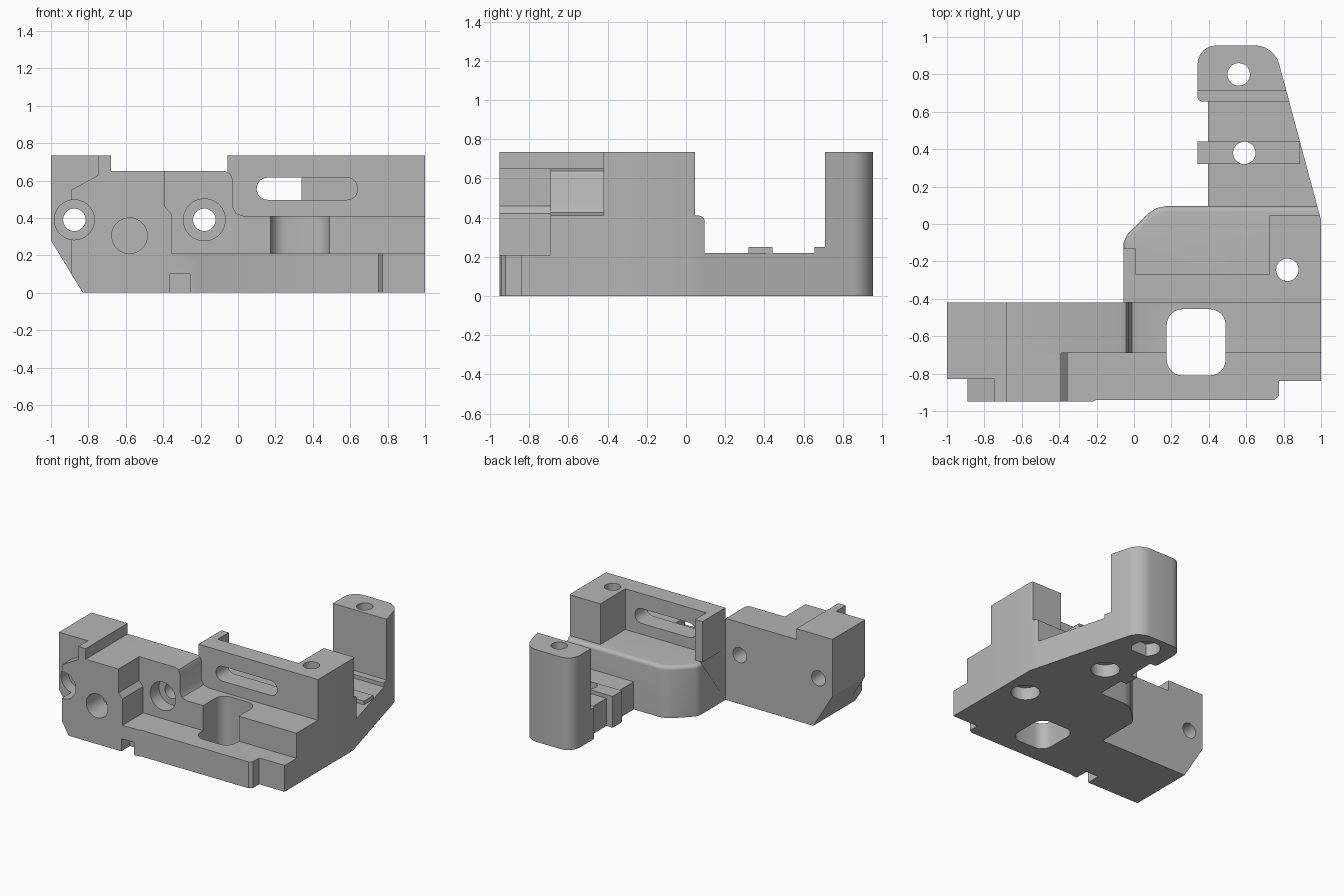
import bpy, bmesh
from mathutils import Matrix
from math import pi

if "Cube" in bpy.data.objects:
    bpy.data.objects.remove(bpy.data.objects["Cube"])

grey = bpy.data.materials.new("matte_grey")
grey.use_nodes = True
colour = (0.47, 0.47, 0.47, 1)
grey.diffuse_color = colour
grey.node_tree.nodes["Principled BSDF"].inputs["Base Color"].default_value = colour


def finish(name, bm):
    bmesh.ops.recalc_face_normals(bm, faces=bm.faces)
    mesh = bpy.data.meshes.new(name)
    bm.to_mesh(mesh)
    bm.free()
    mesh.materials.append(grey)
    obj = bpy.data.objects.new(name, mesh)
    bpy.context.collection.objects.link(obj)
    return obj


def prism(name, outline, lo, hi, axis="z", rule=None, width=0.03):
    """Extrude an outline along z or y; optionally round the edges picked by a rule."""
    bm = bmesh.new()
    place = (lambda p, h: (p[0], p[1], h)) if axis == "z" else (lambda p, h: (p[0], h, p[1]))
    low = [bm.verts.new(place(p, lo)) for p in outline]
    high = [bm.verts.new(place(p, hi)) for p in outline]
    bm.faces.new(low)
    bm.faces.new(high)
    for i in range(len(outline)):
        j = (i + 1) % len(outline)
        bm.faces.new((low[i], low[j], high[j], high[i]))
    bmesh.ops.recalc_face_normals(bm, faces=bm.faces)
    if rule:
        picked = [e for e in bm.edges if rule(e.verts[0].co, e.verts[1].co)]
        bmesh.ops.bevel(bm, geom=picked, offset=width, segments=6, profile=0.5, affect="EDGES")
    return finish(name, bm)


def rect(x0, x1, y0, y1):
    return [(x0, y0), (x1, y0), (x1, y1), (x0, y1)]


def upright(a, b):
    return abs(a.x - b.x) + abs(a.y - b.y) < 0.001


def rod(x, v, radius, lo, hi, axis="z"):
    """Cylinder cutter along z at (x, y=v), or along y at (x, z=v)."""
    bm = bmesh.new()
    bmesh.ops.create_cone(bm, cap_ends=True, segments=40, radius1=radius, radius2=radius, depth=hi - lo)
    mid = (lo + hi) / 2
    if axis == "y":
        bm.transform(Matrix.Translation((x, mid, v)) @ Matrix.Rotation(pi / 2, 4, "X"))
    else:
        bm.transform(Matrix.Translation((x, v, mid)))
    return finish("cutter", bm)


def cut(parts, cutter):
    cutter.hide_render = True
    for part in parts:
        mod = part.modifiers.new("cut", "BOOLEAN")
        mod.operation = "DIFFERENCE"
        mod.solver = "EXACT"
        mod.object = cutter
        bpy.context.view_layer.objects.active = part
        bpy.ops.object.modifier_apply(modifier=mod.name)
    bpy.data.objects.remove(cutter)


def slant(y):
    return min(1, 1 - (y - 0.02) * 0.268)


# Cross beam: tall end, mid height, then low shelf
head = [(-0.68, 0.65), (-0.68, 0.735)]
tail = [(-1, 0.735), (-1, 0.28), (-0.83, 0)]
beam = prism("cross_beam", tail + [(1, 0), (1, 0.41), (0.03, 0.41), (-0.01, 0.425), (-0.03, 0.46),
             (-0.03, 0.61), (-0.042, 0.638), (-0.07, 0.65)] + head, -0.69, -0.42, "y")

# Thick front of the tall end, and its stepped face pad
side = [(-0.355, 0), (-0.355, 0.42), (-0.39, 0.46), (-0.39, 0.65)]
block = prism("front_block", tail + side + head, -0.83, -0.69, "y")
pad = prism("face_pad", [(-0.745, 0.735), (-0.745, 0.63), (-0.89, 0.55), (-0.89, 0.1), (-0.83, 0)]
            + side + head, -0.95, -0.83, "y")

# Low rail along the front
rail = prism("front_rail", [(-0.355, -0.95), (-0.22, -0.95), (-0.2, -0.94), (0.75, -0.94),
             (0.775, -0.92), (0.775, -0.84), (1, -0.84), (1, -0.69), (-0.355, -0.69)], 0, 0.21)

# Rear body with rounded rear rim
body = prism("rear_body", [(-0.055, -0.42), (1, -0.42), (1, 0.02), (slant(0.095), 0.095), (0.17, 0.095),
             (0.12, 0.085), (0.075, 0.055), (-0.04, -0.06), (-0.055, -0.1), (-0.055, -0.13)], 0, 0.41,
             rule=lambda a, b: min(a.z, b.z) > 0.4 and min(a.y, b.y) > -0.14 and min(a.x, b.x) < 0.95)

# Upper wall wrapping the pocket
wall = prism("upper_wall", [(-0.055, -0.42), (1, -0.42), (1, 0.02), (slant(0.045), 0.045), (0.725, 0.045),
             (0.725, -0.27), (0.01, -0.27), (0.01, -0.13), (-0.055, -0.13)], 0.41, 0.735)

# Tapered rear arm with its boss, step and post
arm = prism("rear_arm", [(0.395, 0.09), (slant(0.09), 0.09), (slant(0.72), 0.72), (0.395, 0.72)], 0, 0.22)


def arm_piece(name, y0, y1, height, **extra):
    return prism(name, [(0.34, y0), (slant(y1 if y1 < 0.5 else y0), y0), (slant(y1), y1), (0.34, y1)],
                 0, height, **extra)


boss = arm_piece("arm_boss", 0.32, 0.44, 0.25)
step = arm_piece("post_step", 0.655, 0.71, 0.25,
                 rule=lambda a, b: upright(a, b) and a.x < 0.4 and a.y < 0.7, width=0.025)
post = arm_piece("rear_post", 0.71, 0.955, 0.735,
                 rule=lambda a, b: upright(a, b) and a.y > 0.9, width=0.1)

# Rounded window through the shelf and rail
cut([beam, rail], prism("cutter", rect(0.175, 0.49, -0.81, -0.455), -0.1, 0.6, rule=upright, width=0.085))

# Long slot through the upper wall
cut([wall], prism("cutter", rect(0.1, 0.64, 0.497, 0.615), -0.5, -0.2, "y",
    rule=lambda a, b: abs(a.y - b.y) > 0.1, width=0.058))

# Vertical screw holes with recesses underneath
for x, y, parts in ((0.82, -0.245, [body, wall]), (0.59, 0.38, [arm, boss]), (0.56, 0.8, [post])):
    cut(parts, rod(x, y, 0.06, -0.1, 0.9))
    cut(parts[:1] if parts[0] != arm else parts, rod(x, y, 0.105, -0.1, 0.1))

# Front bores with counterbores, and one blind bore
ends = [pad, block, beam]
cut(ends, rod(-0.875, 0.39, 0.06, -1.1, -0.3, "y"))
cut([pad, block], rod(-0.875, 0.39, 0.107, -1.1, -0.74, "y"))
cut([beam], rod(-0.18, 0.39, 0.06, -1.1, -0.3, "y"))
cut([beam], rod(-0.18, 0.39, 0.112, -1.1, -0.58, "y"))
cut([pad, block], rod(-0.58, 0.305, 0.095, -1.1, -0.75, "y"))

# Notch under the front edge
cut([pad, rail], prism("cutter", rect(-0.365, -0.255, -0.1, 0.1), -1.1, -0.84, "y"))

# Smooth round surfaces, keep machined edges sharp
bpy.ops.object.select_all(action="DESELECT")
for part in (beam, block, pad, rail, body, wall, arm, boss, step, post):
    part.select_set(True)
bpy.context.view_layer.objects.active = beam
bpy.ops.object.shade_smooth_by_angle()
